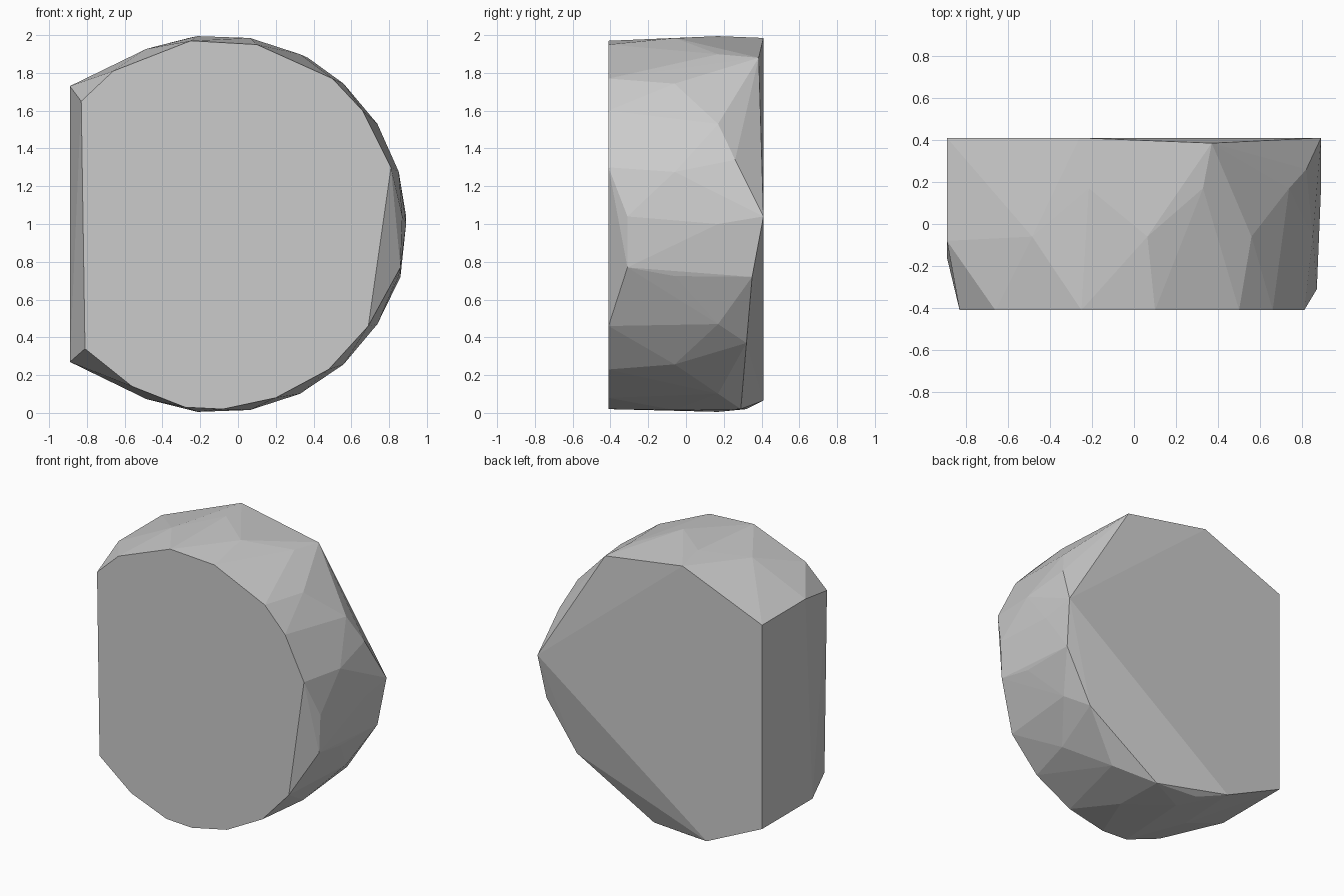
import bpy
import bmesh
from math import cos, sin, radians

# Start without the default cube
default_cube = bpy.data.objects.get("Cube")
if default_cube:
    bpy.data.objects.remove(default_cube, do_unlink=True)

RIM_CENTRE_X, RIM_CENTRE_Z, RIM_RADIUS = -0.11, 1.0, 1.0
FRONT_Y, BACK_Y, CUT_X = -0.41, 0.41, -0.89


def make_material(name, colour):
    material = bpy.data.materials.new(name)
    material.use_nodes = True
    material.diffuse_color = colour
    shader = material.node_tree.nodes["Principled BSDF"]
    shader.inputs["Base Color"].default_value = colour
    return material


def front_outline():
    """Corners of the broad flat front, as x and z."""
    corners = [(-.83, 1.65), (-.66, 1.81), (-.25, 1.97), (.1, 1.95), (.5, 1.77),
               (.66, 1.6), (.81, 1.3), (.69, .46), (.48, .23), (.2, .08),
               (-.08, .02), (-.28, .03), (-.56, .14), (-.81, .34)]
    return [(x, FRONT_Y, z) for x, z in corners]


def rim_ring(count=15, sweep=112):
    """Rounded rim, its corners staggered in depth for uneven facets."""
    ring = []
    for i in range(count):
        angle = radians(-sweep + 2 * sweep * i / (count - 1))
        stagger = 0.13 if i % 2 else -0.1
        ring.append((RIM_CENTRE_X + RIM_RADIUS * cos(angle),
                     0.04 + stagger,
                     RIM_CENTRE_Z + RIM_RADIUS * sin(angle)))
    return ring


def back_outline():
    """Irregular flat back with its pointed side corner."""
    flat = [(.89, 1.04), (-.26, 1.985), (-.45, .065)]
    chipped = [(.37, .385, 1.88), (.86, .35, .72), (.64, .32, .37),
               (.05, .29, .02), (-.26, .32, .02), (.82, .26, 1.34)]
    return [(x, BACK_Y, z) for x, z in flat] + chipped


def cut_side():
    """Straight cut side, full depth at the back and chamfered at the front."""
    return [(CUT_X, BACK_Y, 1.73), (CUT_X, -.08, 1.73),
            (CUT_X, BACK_Y, .27), (CUT_X, -.16, .27)]


def side_chip():
    """Bevelled chip beside the front face."""
    return [(.87, -.31, 1.04), (.86, -.31, .77)]


# Wrap all the outlines in one faceted solid
bm = bmesh.new()
for point in front_outline() + rim_ring() + back_outline() + cut_side() + side_chip():
    bm.verts.new(point)
hull = bmesh.ops.convex_hull(bm, input=bm.verts[:])
unused = {item for key in ("geom_interior", "geom_unused") for item in hull[key]
          if isinstance(item, bmesh.types.BMVert)}
bmesh.ops.delete(bm, geom=list(unused), context="VERTS")

# Merge the flat front, back and cut side into clean faces
bmesh.ops.dissolve_limit(bm, angle_limit=radians(0.5), verts=bm.verts[:], edges=bm.edges[:])
bmesh.ops.recalc_face_normals(bm, faces=bm.faces[:])
mesh = bpy.data.meshes.new("faceted_stone")
bm.to_mesh(mesh)
bm.free()

stone = bpy.data.objects.new("faceted_stone", mesh)
bpy.context.collection.objects.link(stone)
mesh.materials.append(make_material("stone_grey", (0.6, 0.6, 0.6, 1)))
